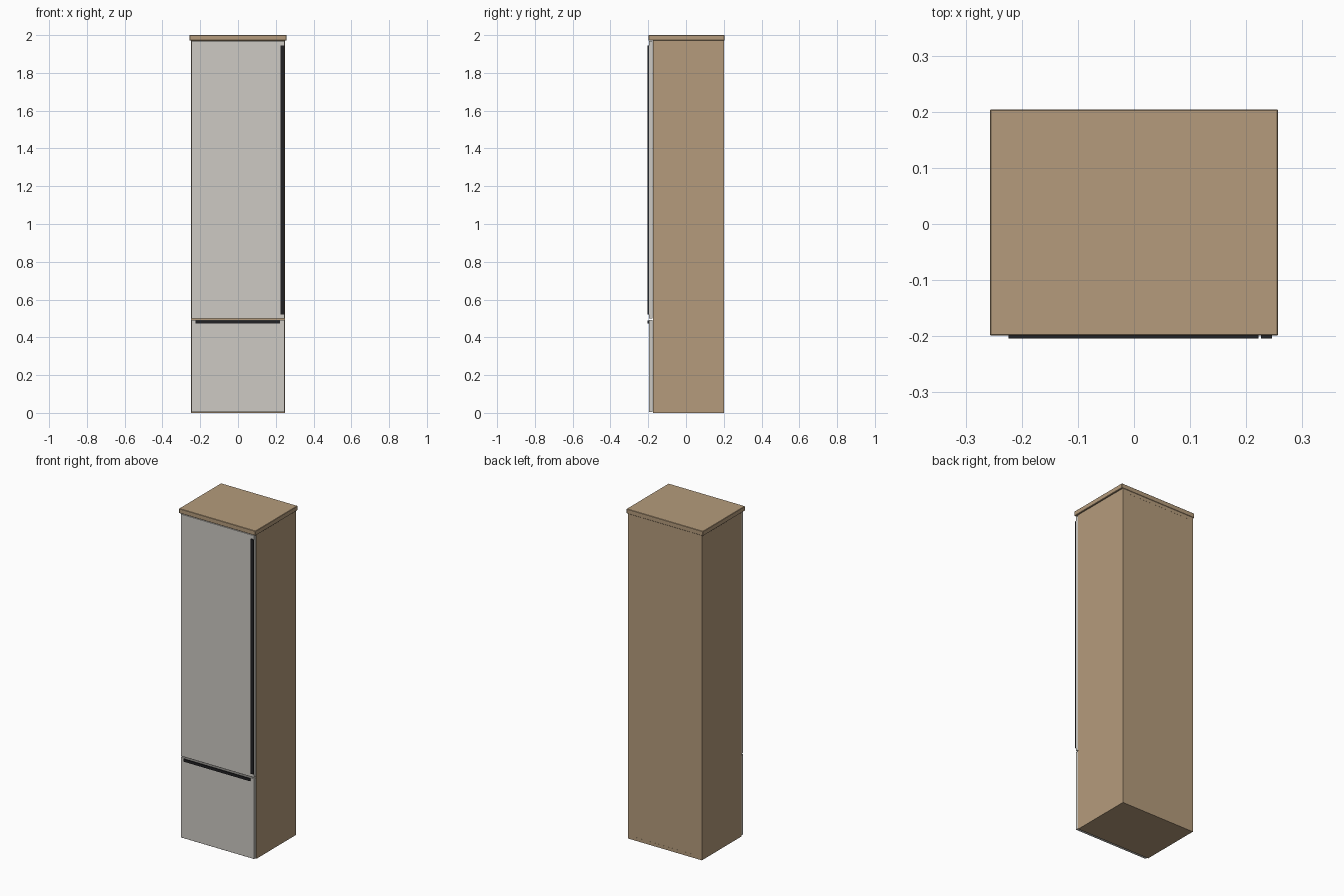
import bpy

if "Cube" in bpy.data.objects:
    bpy.data.objects.remove(bpy.data.objects["Cube"])


def material(name, rgb):
    m = bpy.data.materials.new(name)
    m.diffuse_color = (*rgb, 1)
    m.use_nodes = True
    m.node_tree.nodes["Principled BSDF"].inputs["Base Color"].default_value = m.diffuse_color
    return m


wood = material("wood", (0.46, 0.33, 0.20))
paint = material("pale_paint", (0.61, 0.59, 0.55))
dark = material("dark_metal", (0.015, 0.015, 0.017))


def box(name, x, y, z, mat, bevel=0):
    """Box from (min, max) ranges on each axis."""
    bpy.ops.mesh.primitive_cube_add(size=1, location=[(a + b) / 2 for a, b in (x, y, z)])
    o = bpy.context.object
    o.name = name
    o.scale = [b - a for a, b in (x, y, z)]
    bpy.ops.object.transform_apply(location=False, rotation=False, scale=True)
    o.data.materials.append(mat)
    if bevel:
        mod = o.modifiers.new("bevel", 'BEVEL')
        mod.width = bevel
        mod.segments = 1
    return o


W, T = 0.248, 0.02               # half width, board thickness
FRONT, BACK, TOP = -0.176, 0.202, 1.972
inner = (-W + T, W - T)

# Carcass boards
box("left_side", (-W, -W + T), (FRONT, BACK), (0, TOP), wood)
box("right_side", (W - T, W), (FRONT, BACK), (0, TOP), wood)
box("bottom_board", inner, (FRONT, BACK), (0, T), wood)
box("top_board", inner, (FRONT, BACK), (TOP - T, TOP), wood)
box("divider_board", inner, (FRONT, BACK - T), (0.485, 0.505), wood)
box("back_panel", inner, (BACK - T, BACK - 0.0005), (T, TOP - T), wood)

# Overhanging top slab
box("top_slab", (-0.257, 0.257), (-0.199, 0.204), (TOP, 2.0), wood, 0.002)

# Door and drawer fronts
box("door", (-W + 0.001, W - 0.002), (-0.197, FRONT - 0.001), (0.499, 1.969), paint, 0.001)
box("drawer_front", (-W + 0.001, W - 0.002), (-0.197, FRONT - 0.001), (0.005, 0.493), paint, 0.001)

# Bar handles
box("door_handle", (0.226, 0.246), (-0.204, -0.196), (0.521, 1.945), dark)
box("drawer_handle", (-0.224, 0.222), (-0.204, -0.196), (0.474, 0.490), dark)
